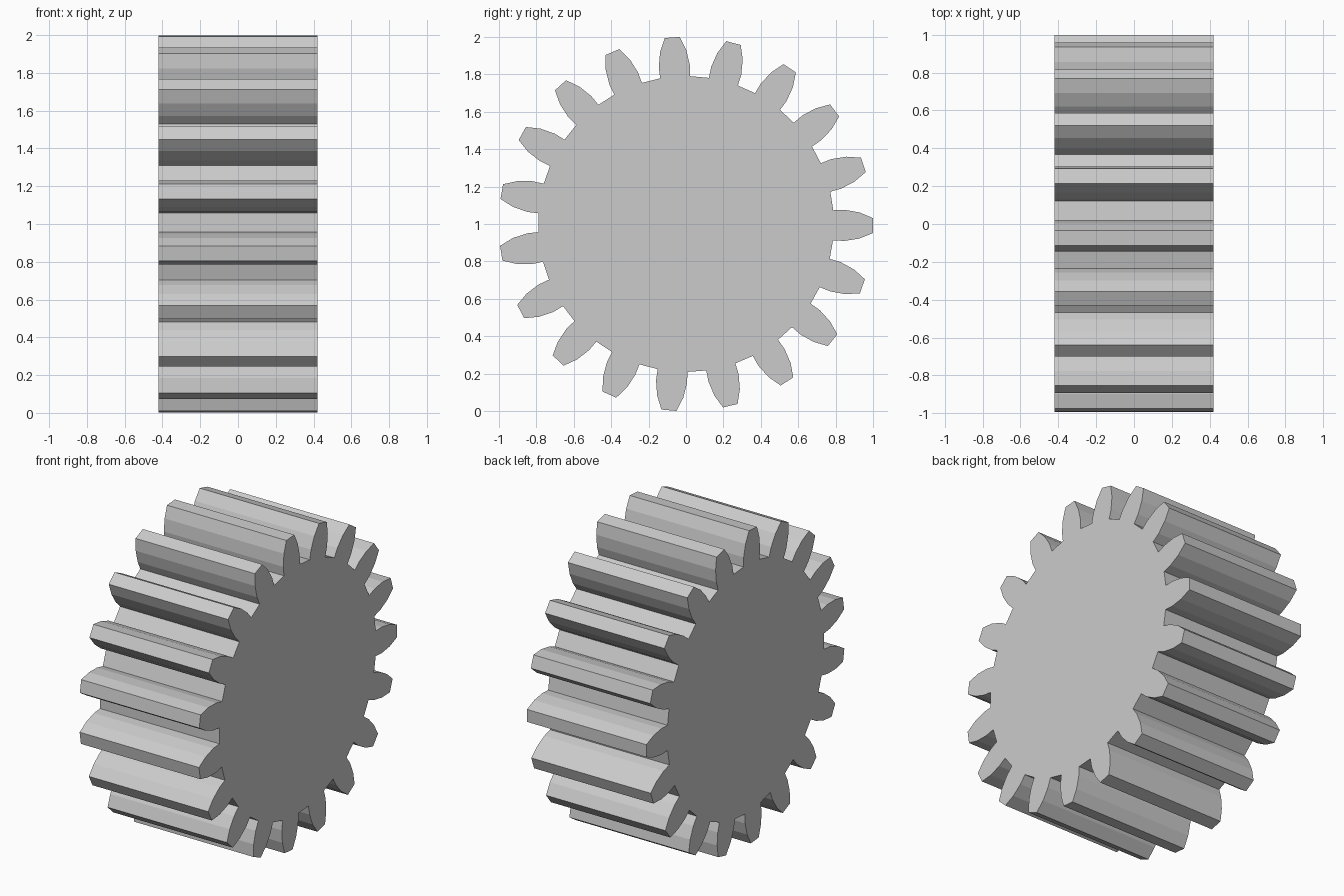
import bpy, bmesh
from math import cos, sin, pi, radians

if "Cube" in bpy.data.objects:
    bpy.data.objects.remove(bpy.data.objects["Cube"])

TEETH = 19
HALF_WIDTH = 0.42
# half tooth profile: (distance along tooth axis, half thickness), root to tip
FLANK = [(0.785, 0.080), (0.845, 0.083), (0.925, 0.070), (0.998, 0.040)]


def gear_outline():
    tooth = [(r, -h) for r, h in FLANK] + [(r, h) for r, h in reversed(FLANK)]
    points = []
    for i in range(TEETH):
        a = radians(-0.5) + 2 * pi * i / TEETH
        points += [(r * cos(a) - t * sin(a), r * sin(a) + t * cos(a)) for r, t in tooth]
    return points


# Spur gear: closed outline in the YZ plane, extruded along X
bm = bmesh.new()
face = bm.faces.new([bm.verts.new((-HALF_WIDTH, y, z + 1)) for y, z in gear_outline()])
result = bmesh.ops.extrude_face_region(bm, geom=[face], use_keep_orig=True)
moved = [v for v in result["geom"] if isinstance(v, bmesh.types.BMVert)]
bmesh.ops.translate(bm, verts=moved, vec=(2 * HALF_WIDTH, 0, 0))
bmesh.ops.recalc_face_normals(bm, faces=bm.faces)

mesh = bpy.data.meshes.new("spur_gear")
bm.to_mesh(mesh)
bm.free()
gear = bpy.data.objects.new("spur_gear", mesh)
bpy.context.collection.objects.link(gear)
